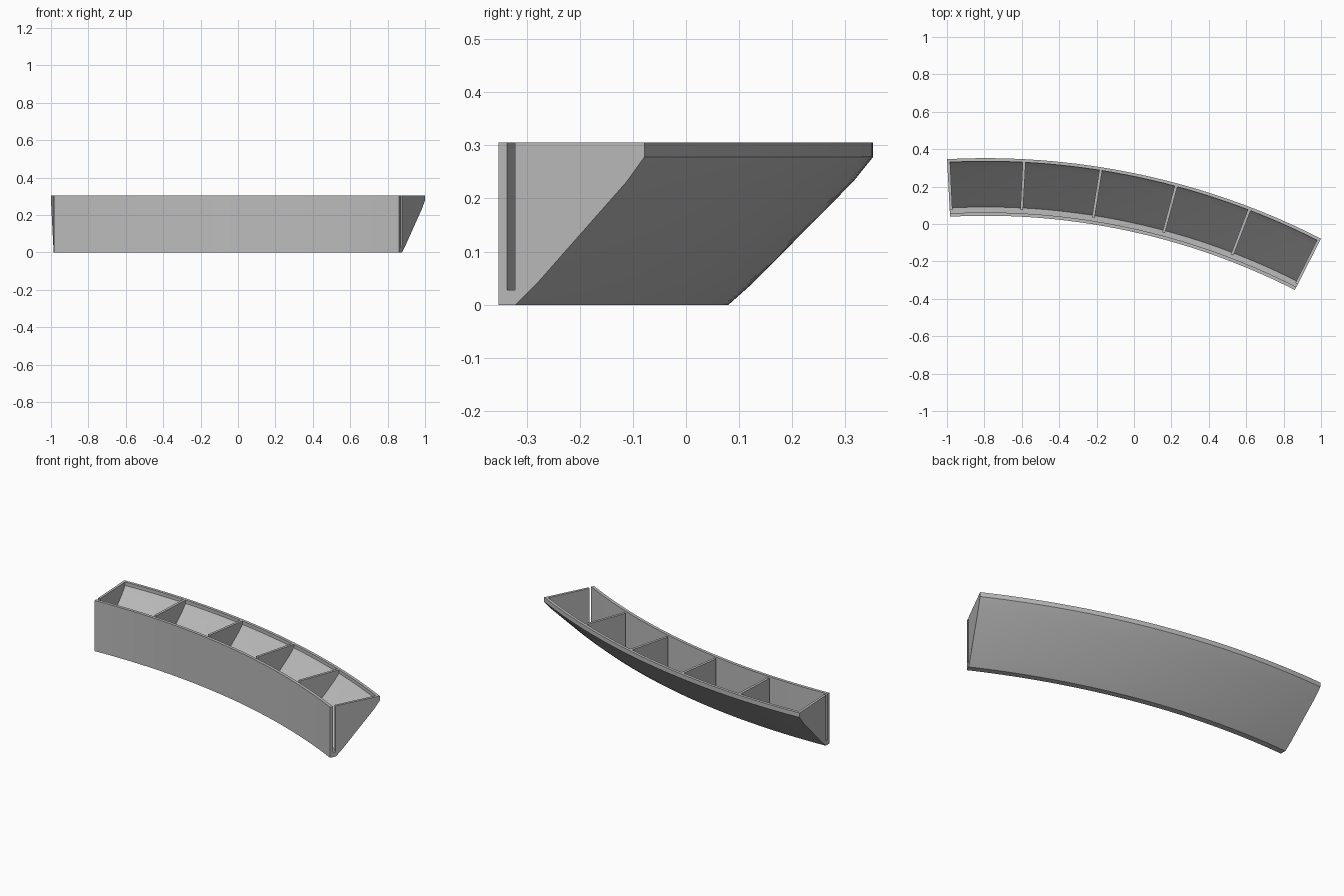
import bpy, bmesh
from math import sin, cos, radians

cube = bpy.data.objects.get("Cube")
if cube:
    bpy.data.objects.remove(cube, do_unlink=True)

CENTRE = (-0.793, -3.597)      # centre of the arc
START, END, BAYS = -3.0, 27.0, 5
TOP, FLOOR = 0.305, 0.028
WALL = 0.23                    # panel thickness in degrees

grey = bpy.data.materials.new("plain grey")
grey.use_nodes = True
colour = (0.5, 0.5, 0.5, 1)
grey.diffuse_color = colour
grey.node_tree.nodes["Principled BSDF"].inputs["Base Color"].default_value = colour


def sweep(name, profile, a0, a1, steps):
    """Sweep a closed (radius, height) profile around the arc centre."""
    bm = bmesh.new()
    rings = []
    for i in range(steps + 1):
        a = radians(a0 + (a1 - a0) * i / steps)
        rings.append([bm.verts.new((CENTRE[0] + r * sin(a), CENTRE[1] + r * cos(a), z))
                      for r, z in profile])
    n = len(profile)
    for p, q in zip(rings, rings[1:]):
        for j in range(n):
            k = (j + 1) % n
            bm.faces.new((p[j], p[k], q[k], q[j]))
    bm.faces.new(rings[0])
    bm.faces.new(rings[-1])
    bmesh.ops.recalc_face_normals(bm, faces=bm.faces)
    mesh = bpy.data.meshes.new(name)
    bm.to_mesh(mesh)
    bm.free()
    mesh.materials.append(grey)
    obj = bpy.data.objects.new(name, mesh)
    bpy.context.collection.objects.link(obj)
    bpy.ops.object.select_all(action="DESELECT")
    obj.select_set(True)
    bpy.context.view_layer.objects.active = obj
    bpy.ops.object.shade_smooth_by_angle(angle=radians(30))
    return obj


# Trough: upright front wall, narrow floor, sloping back and upright rim
outer = [(3.641, TOP), (3.641, 0), (3.677, 0), (3.722, 0.04),
         (3.912, 0.232), (3.949, 0.278), (3.949, TOP)]
inner = [(3.932, TOP), (3.932, 0.284), (3.899, 0.244),
         (3.709, 0.052), (3.688, FLOOR)]
sweep("trough", outer + inner + [(3.659, FLOOR), (3.659, TOP)], START, END, 30)

# End panels and dividers, leaving a slot behind the front wall
panel = inner + [(3.676, FLOOR), (3.676, TOP)]
sweep("right_end_panel", panel, START, START + WALL, 1)
sweep("left_end_panel", panel, END - WALL, END, 1)
for i in range(1, BAYS):
    a = START + (END - START) * i / BAYS
    sweep(f"divider_{i}", panel, a - WALL / 2, a + WALL / 2, 1)
